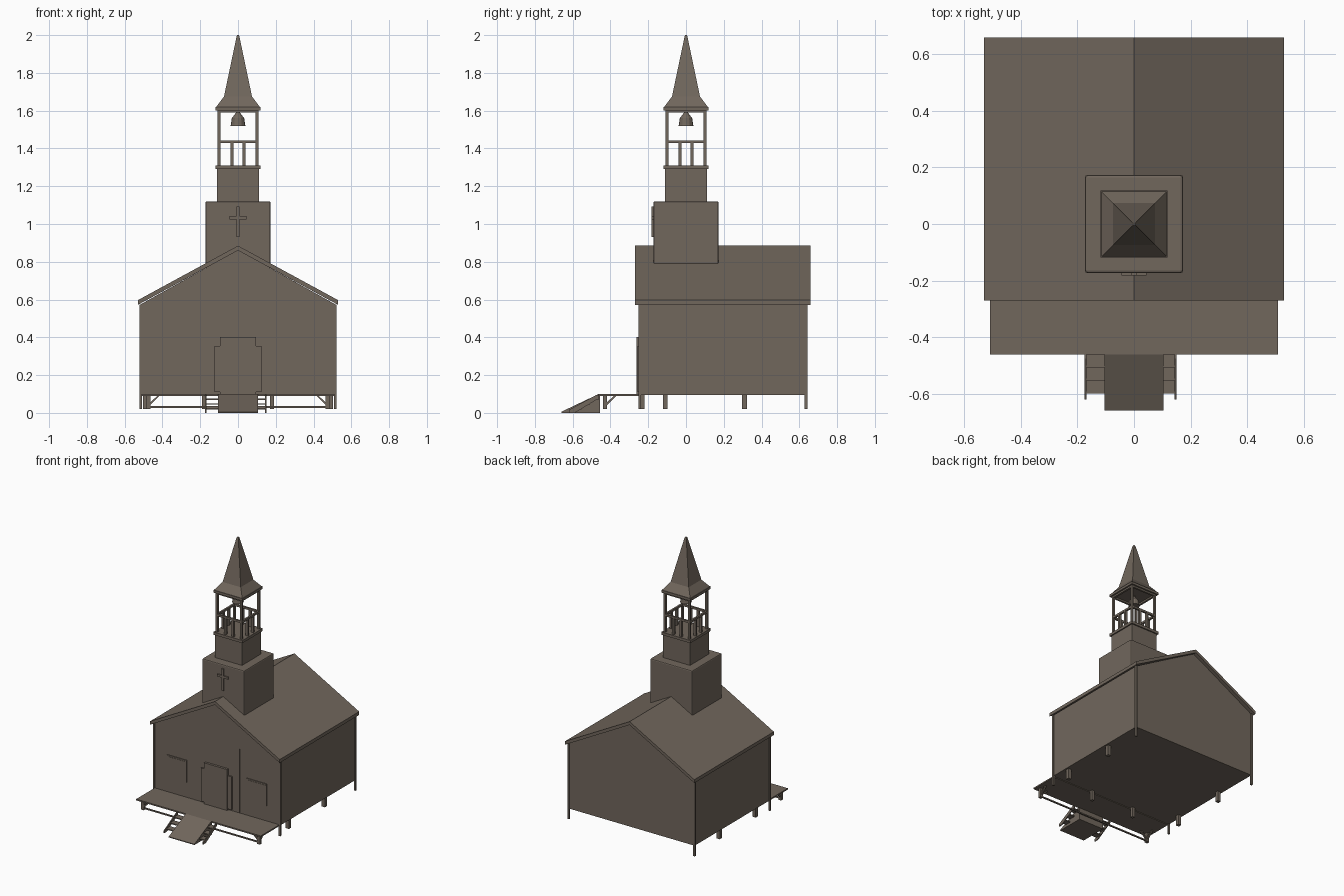
import bpy, bmesh, math
from mathutils import Vector

cube = bpy.data.objects.get("Cube")
if cube:
    bpy.data.objects.remove(cube, do_unlink=True)

wood = bpy.data.materials.new("weathered brown")
wood.use_nodes = True
COLOR = (0.165, 0.135, 0.108, 1)
wood.diffuse_color = COLOR
bsdf = next(n for n in wood.node_tree.nodes if n.type == 'BSDF_PRINCIPLED')
bsdf.inputs["Base Color"].default_value = COLOR
bsdf.inputs["Roughness"].default_value = 0.9


def finish(name, bm):
    bmesh.ops.recalc_face_normals(bm, faces=bm.faces)
    mesh = bpy.data.meshes.new(name)
    bm.to_mesh(mesh)
    bm.free()
    mesh.materials.append(wood)
    ob = bpy.data.objects.new(name, mesh)
    bpy.context.scene.collection.objects.link(ob)
    return ob


def box(name, x, y, z):
    """Box from (low, high) ranges on each axis."""
    bm = bmesh.new()
    bmesh.ops.create_cube(bm, size=1)
    for v in bm.verts:
        v.co = [r[0] if c < 0 else r[1] for r, c in zip((x, y, z), v.co)]
    return finish(name, bm)


def post(name, x, y, z0, z1, w):
    return box(name, (x - w / 2, x + w / 2), (y - w / 2, y + w / 2), (z0, z1))


def prism(name, points, low, high, axis):
    """Extrude a profile along y (points are x, z) or x (points are y, z)."""
    bm = bmesh.new()
    place = (lambda a, b, t: (a, t, b)) if axis == 'y' else (lambda a, b, t: (t, a, b))
    face = bm.faces.new([bm.verts.new(place(a, b, low)) for a, b in points])
    out = bmesh.ops.extrude_face_region(bm, geom=[face])
    shift = Vector(place(0, 0, high - low))
    bmesh.ops.translate(bm, vec=shift, verts=[g for g in out["geom"] if isinstance(g, bmesh.types.BMVert)])
    return finish(name, bm)


def lathe(name, rings, sides, turn=0.0):
    """Stack of (radius, z) rings with flat sides."""
    bm = bmesh.new()
    loops = [[bm.verts.new((r * math.cos(turn + math.tau * i / sides),
                            r * math.sin(turn + math.tau * i / sides), z))
              for i in range(sides)] for r, z in rings]
    bm.faces.new(loops[0])
    bm.faces.new(loops[-1])
    for a, b in zip(loops, loops[1:]):
        for i in range(sides):
            j = (i + 1) % sides
            bm.faces.new((a[i], a[j], b[j], b[i]))
    return finish(name, bm)


def side(s, low, high):
    return tuple(sorted((s * low, s * high)))


# Main hall with gables
prism("hall", [(-0.515, 0.095), (0.515, 0.095), (0.515, 0.575), (0, 0.862), (-0.515, 0.575)],
      -0.245, 0.635, 'y')
prism("roof", [(0, 0.885), (0.53, 0.597), (0.53, 0.572), (0, 0.86), (-0.53, 0.572), (-0.53, 0.597)],
      -0.27, 0.66, 'y')
box("porch_floor", (-0.51, 0.51), (-0.462, -0.245), (0.09, 0.1))
for s in (-1, 1):
    for y in (-0.244, 0.635):
        post("corner_post", s * 0.515, y, 0.02, 0.575, 0.014)
    for y in (-0.11, 0.31):
        post("foundation_post", s * 0.49, y, 0.02, 0.1, 0.026)
    post("front_foundation_post", s * 0.18, -0.23, 0.02, 0.1, 0.022)

# Front wall trim, windows and door
for s in (-1, 1):
    box("wall_batten", side(s, 0.183, 0.186), (-0.248, -0.24), (0.1, 0.575))
    box("window", side(s, 0.245, 0.41), (-0.25, -0.24), (0.212, 0.375))
    box("window_pane", side(s, 0.255, 0.4), (-0.252, -0.24), (0.222, 0.365))
    box("door_side_panel", side(s, 0.092, 0.125), (-0.256, -0.24), (0.11, 0.355))
box("door", (-0.094, 0.094), (-0.262, -0.24), (0.1, 0.403))

# Porch supports with braces
for s in (-1, 1):
    post("porch_leg", s * 0.475, -0.428, 0.02, 0.092, 0.022)
    prism("porch_brace", [(s * 0.464, 0.042), (s * 0.464, 0.056), (s * 0.425, 0.092), (s * 0.413, 0.092)],
          -0.434, -0.422, 'y')
    prism("porch_side_brace", [(-0.418, 0.042), (-0.418, 0.056), (-0.38, 0.092), (-0.367, 0.092)],
          s * 0.475 - 0.006, s * 0.475 + 0.006, 'x')
box("porch_low_rail", (-0.475, 0.475), (-0.433, -0.423), (0.027, 0.036))

# Ramp with a narrow stair on each side
prism("ramp", [(-0.66, 0), (-0.66, 0.006), (-0.462, 0.1), (-0.455, 0.1), (-0.455, 0)],
      -0.105, 0.105, 'x')
for s, edge in ((-1, 0.175), (1, 0.15)):
    prism("stair_stringer", [(-0.62, 0), (-0.62, 0.016), (-0.475, 0.095), (-0.46, 0.095),
                             (-0.46, 0.078), (-0.59, 0)], *side(s, edge - 0.007, edge), 'x')
    for i in range(3):
        y = -0.6 + 0.046 * i
        z = 0.026 + 0.025 * i
        box("stair_tread", side(s, 0.1, edge - 0.003), (y, y + 0.046), (z - 0.007, z))

# Tower base with softened upright corners
tower = box("tower_base", (-0.173, 0.173), (-0.173, 0.173), (0.62, 1.12))
bevel = tower.modifiers.new("corners", 'BEVEL')
bevel.width = 0.008
bevel.segments = 2
box("cross_upright", (-0.008, 0.008), (-0.183, -0.17), (0.93, 1.092))
box("cross_bar", (-0.045, 0.045), (-0.182, -0.17), (1.025, 1.042))
box("tower_upper", (-0.11, 0.11), (-0.11, 0.11), (1.11, 1.295))
box("belfry_floor", (-0.119, 0.119), (-0.119, 0.119), (1.29, 1.31))

# Open belfry: posts, railing, balusters and top beams
for sx in (-1, 1):
    for sy in (-1, 1):
        post("belfry_post", sx * 0.1, sy * 0.1, 1.3, 1.605, 0.015)
for s in (-1, 1):
    for name, z0, z1 in (("belfry_rail", 1.428, 1.443), ("belfry_beam", 1.59, 1.605)):
        box(name, (-0.1, 0.1), side(s, 0.093, 0.107), (z0, z1))
        box(name, side(s, 0.093, 0.107), (-0.1, 0.1), (z0, z1))
    for t in (-0.032, 0.032):
        post("baluster", t, s * 0.1, 1.305, 1.43, 0.017)
        post("baluster", s * 0.1, t, 1.305, 1.43, 0.017)

# Bell
lathe("bell", [(0.04, 1.52), (0.037, 1.53), (0.033, 1.56), (0.016, 1.582), (0.008, 1.592)], 12)
post("bell_hanger", 0, 0, 1.585, 1.605, 0.008)

# Flared square spire
box("spire_eave", (-0.119, 0.119), (-0.119, 0.119), (1.602, 1.62))
lathe("spire", [(r * math.sqrt(2), z) for r, z in
                ((0.117, 1.618), (0.074, 1.675), (0.007, 1.995), (0.004, 2.0))], 4, math.pi / 4)
